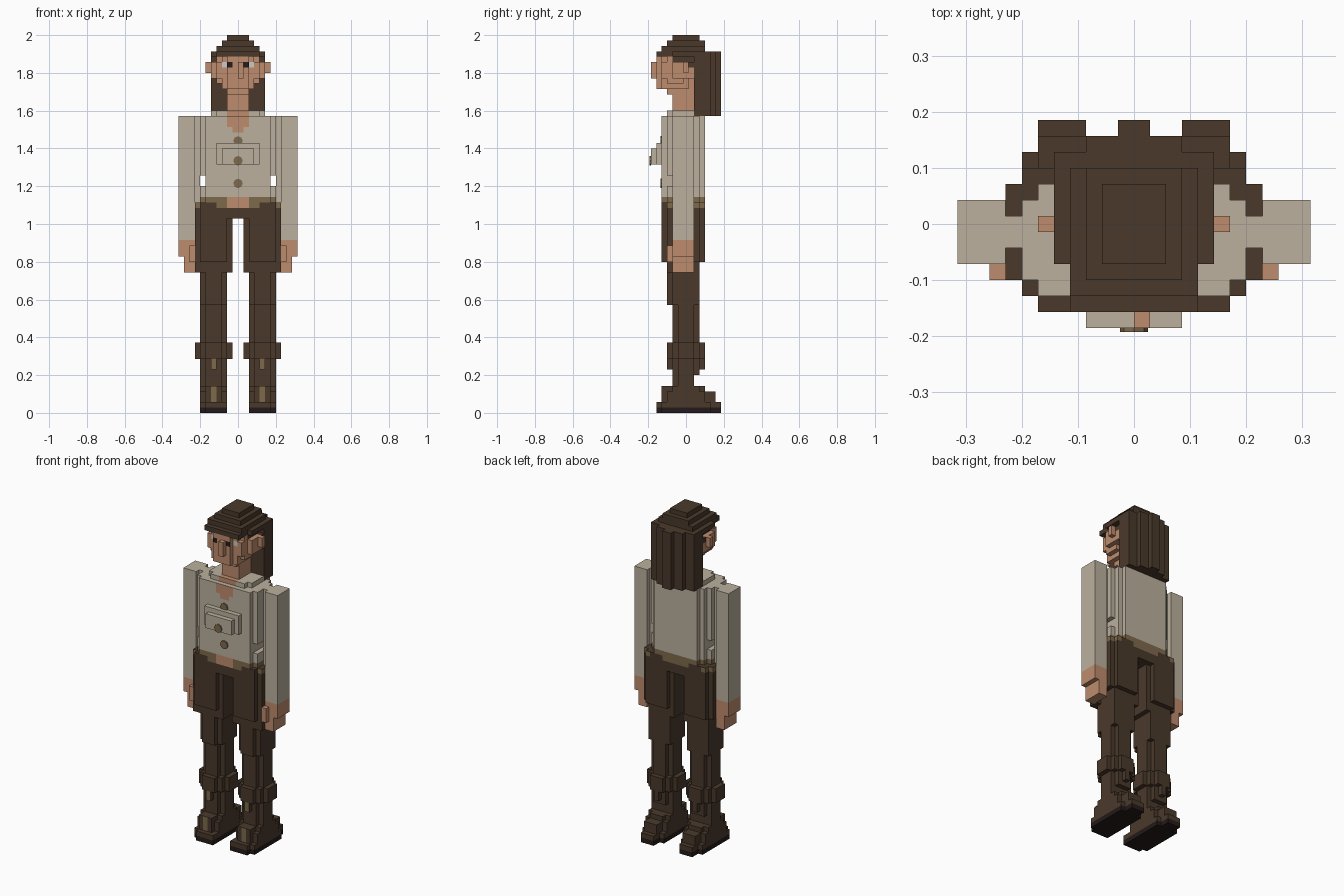
import bpy
import bmesh
from mathutils import Vector

cube = bpy.data.objects.get("Cube")
if cube:
    bpy.data.objects.remove(cube)

V = 2 / 70  # edge length of one block
FRONT = (0, -1, 0)


def material(name, rgb):
    linear = [((c / 255 + 0.055) / 1.055) ** 2.4 for c in rgb] + [1]
    mat = bpy.data.materials.new(name)
    mat.use_nodes = True
    mat.diffuse_color = linear
    mat.node_tree.nodes["Principled BSDF"].inputs["Base Color"].default_value = linear
    return mat


brown = material("dark brown", (74, 57, 43))
cream = material("cream cloth", (187, 176, 157))
skin = material("skin", (190, 140, 109))
tan = material("tan", (126, 106, 76))
sole = material("sole black", (36, 26, 25))
white = material("eye white", (205, 200, 195))
pupil = material("pupil", (38, 28, 26))

AXES = [(1, 0, 0), (-1, 0, 0), (0, 1, 0), (0, -1, 0), (0, 0, 1), (0, 0, -1)]
filled = set()


def block(x0, x1, y0, y1, z0, z1):
    """Cells of a box, both ends included."""
    return {(x, y, z) for x in range(x0, x1 + 1)
            for y in range(y0, y1 + 1) for z in range(z0, z1 + 1)}


def rows(widths, z0, z1):
    """Centred stepped outline: half width for each row from front to back."""
    cells = set()
    for y, w in widths.items():
        cells |= block(-w, w - 1, y, y, z0, z1)
    return cells


def oval(rx, y0, y1, z0, z1, cx=0.0):
    """Stepped oval outline between two rows."""
    cy, ry = (y0 + y1) / 2, (y1 - y0 + 1) / 2
    return {c for c in block(-11, 10, y0, y1, z0, z1)
            if ((c[0] + 0.5 - cx) / rx) ** 2 + ((c[1] - cy) / ry) ** 2 <= 1}


def mirrored(cells):
    return {(-1 - x, y, z) for x, y, z in cells}


def part(name, cells, mats, rule=None):
    """Skin a set of cells with quads; the rule picks a material per face."""
    cells = cells - filled
    filled.update(cells)
    bm = bmesh.new()
    verts = {}

    def vert(p):
        key = tuple(round(c * 2) for c in p)
        if key not in verts:
            verts[key] = bm.verts.new(Vector(p) * V)
        return verts[key]

    for cell in sorted(cells):
        centre = Vector(cell) + Vector((0.5, 0, 0.5))
        for axis in AXES:
            if tuple(a + b for a, b in zip(cell, axis)) in cells:
                continue
            n = Vector(axis)
            u = Vector((n.y, n.z, n.x))
            w = n.cross(u)
            mid = centre + n / 2
            face = bm.faces.new([vert(mid + (u * a + w * b) / 2) for a, b in
                                 ((-1, -1), (1, -1), (1, 1), (-1, 1))])
            if rule:
                face.material_index = rule(*cell, axis)
    mesh = bpy.data.meshes.new(name)
    bm.to_mesh(mesh)
    bm.free()
    for mat in mats:
        mesh.materials.append(mat)
    bpy.context.collection.objects.link(bpy.data.objects.new(name, mesh))


def pair(name, cells, mats, rule=None):
    part("left_" + name, cells, mats, rule)
    part("right_" + name, mirrored(cells), mats, rule)


def column(x):
    """Distance in cells from the centre line, the same on both sides."""
    return x if x >= 0 else -1 - x


# Shoes with black soles, tapered heel and a tan lace strip
shoe = block(2, 6, -4, 4, 0, 1) | block(2, 5, -5, -5, 0, 1) | block(3, 5, 5, 6, 0, 1)
shoe |= block(2, 6, -3, 3, 2, 3) | block(3, 5, -4, 5, 2, 3) | block(3, 5, -4, 3, 4, 4)
shoe |= block(2, 6, -2, 2, 4, 4)


def shoe_rule(x, y, z, axis):
    if z == 0:
        return 1
    return 2 if axis == FRONT and z > 1 and column(x) == 4 else 0


pair("shoe", shoe, [brown, sole, tan], shoe_rule)

# Shins and knee pads
shin = block(2, 6, -1, 1, 5, 19) | block(3, 5, -2, 1, 5, 19) | block(3, 5, 2, 2, 7, 19)
pair("shin", shin, [brown])
knee = oval(3.6, -3, 3, 10, 12, 4.5) | block(4, 4, -3, 3, 8, 12) | block(3, 5, -2, 2, 8, 9)
pair("knee_pad", knee, [brown, tan],
     lambda x, y, z, axis: int(axis == FRONT and z < 10))

# Thighs and hips
thigh = block(2, 6, -2, 2, 20, 25) | block(3, 5, -3, -3, 20, 25)
thigh |= block(1, 6, -3, 2, 26, 35) | block(7, 7, -3, -2, 26, 35) | block(7, 7, 1, 2, 28, 35)
thigh |= block(7, 7, -1, 0, 30, 35) | block(2, 6, -4, 3, 28, 35)
pair("thigh", thigh, [brown])


def hips_rule(x, y, z, axis):
    if z < 38 or axis[2]:
        return 0
    if axis == FRONT and column(x) < 2:
        return 2
    return int((column(x) + y) // 3 % 2)


hips = rows({-4: 7, 3: 7} | {y: 8 for y in range(-3, 3)}, 36, 38)
part("hips", hips, [brown, tan, skin], hips_rule)

# Shirt with belt edge, neckline, bust and shoulder yoke
TORSO = {-4: 6, -3: 7, -2: 7, -1: 7, 0: 7, 1: 7, 2: 6, 3: 5}
shirt = rows(TORSO, 39, 54)
shirt -= block(6, 6, -4, 3, 42, 43) | block(-7, -7, -4, 3, 42, 43)
shirt |= rows({-5: 4}, 46, 49) | rows({-6: 3}, 46, 48)
shirt |= rows({-3: 4, -2: 5, -1: 5, 0: 5, 1: 5}, 55, 55)


def shirt_rule(x, y, z, axis):
    c = column(x)
    if z == 39:
        return 2 if axis == FRONT and c < 2 else 1
    if axis == FRONT and z > 51 and c < min(z - 51, 2):
        return 2
    return 2 if z == 55 and c < 2 else 0


part("shirt", shirt, [cream, tan, skin], shirt_rule)

# Shirt buttons as thin octagonal plates
for number, (row, z) in enumerate([(-4, 1.215), (-6, 1.335), (-4, 1.44)]):
    bpy.ops.mesh.primitive_cylinder_add(
        vertices=8, radius=0.025, depth=0.008,
        location=(0, (row - 0.5) * V - 0.003, z), rotation=(1.5708, 0, 0))
    button = bpy.context.object
    button.name = f"shirt_button_{number + 1}"
    button.data.materials.append(tan)

# Sleeves and hands with thumbs
pair("sleeve", block(8, 10, -2, 1, 32, 54) | block(7, 7, -1, 0, 32, 54), [cream])
hand = block(8, 10, -2, 1, 29, 31) | block(8, 9, -2, 1, 26, 28) | block(8, 8, -3, -3, 28, 30)
pair("hand", hand, [skin])

# Neck and head
part("neck", block(-2, 1, -2, 1, 56, 59), [skin])
head = rows({-3: 2, -2: 2, -1: 2, 0: 2, 1: 2}, 59, 59)
head |= oval(3.4, -5, 1, 60, 60) | oval(4.2, -5, 1, 61, 61)
head |= rows({-5: 2, -4: 4, -3: 4, -2: 5, -1: 5, 0: 5, 1: 5}, 62, 64)
head |= rows({-5: 2, -4: 3, -3: 4, -2: 4, -1: 4, 0: 4, 1: 4}, 65, 65)


def head_rule(x, y, z, axis):
    if z + y > 64 or (z == 65 and y > -3):
        return 1
    if z == 64 and axis == FRONT and y < -3:
        return {1: 3, 2: 2}.get(column(x), 0)
    return 0


part("head", head, [skin, brown, white, pupil], head_rule)
part("nose", block(0, 0, -6, -6, 62, 64), [skin])
pair("ear", block(5, 5, 0, 0, 63, 64), [skin])

# Hair: fringe, stepped crown and long straight back
crown = rows({-5: 4, -4: 4, -3: 4, -2: 5, -1: 5, 0: 5, 1: 5, 2: 5, 3: 5}, 66, 66)
crown |= rows({y: 4 for y in range(-4, 4)}, 67, 67)
crown |= rows({y: 3 for y in range(-3, 4)}, 68, 68)
crown |= rows({y: 2 for y in range(-2, 3)}, 69, 69)
part("hair_crown", crown, [brown])
part("hair_back", rows({2: 5, 3: 5, 4: 5, 5: 3, 6: 1}, 55, 66), [brown])
